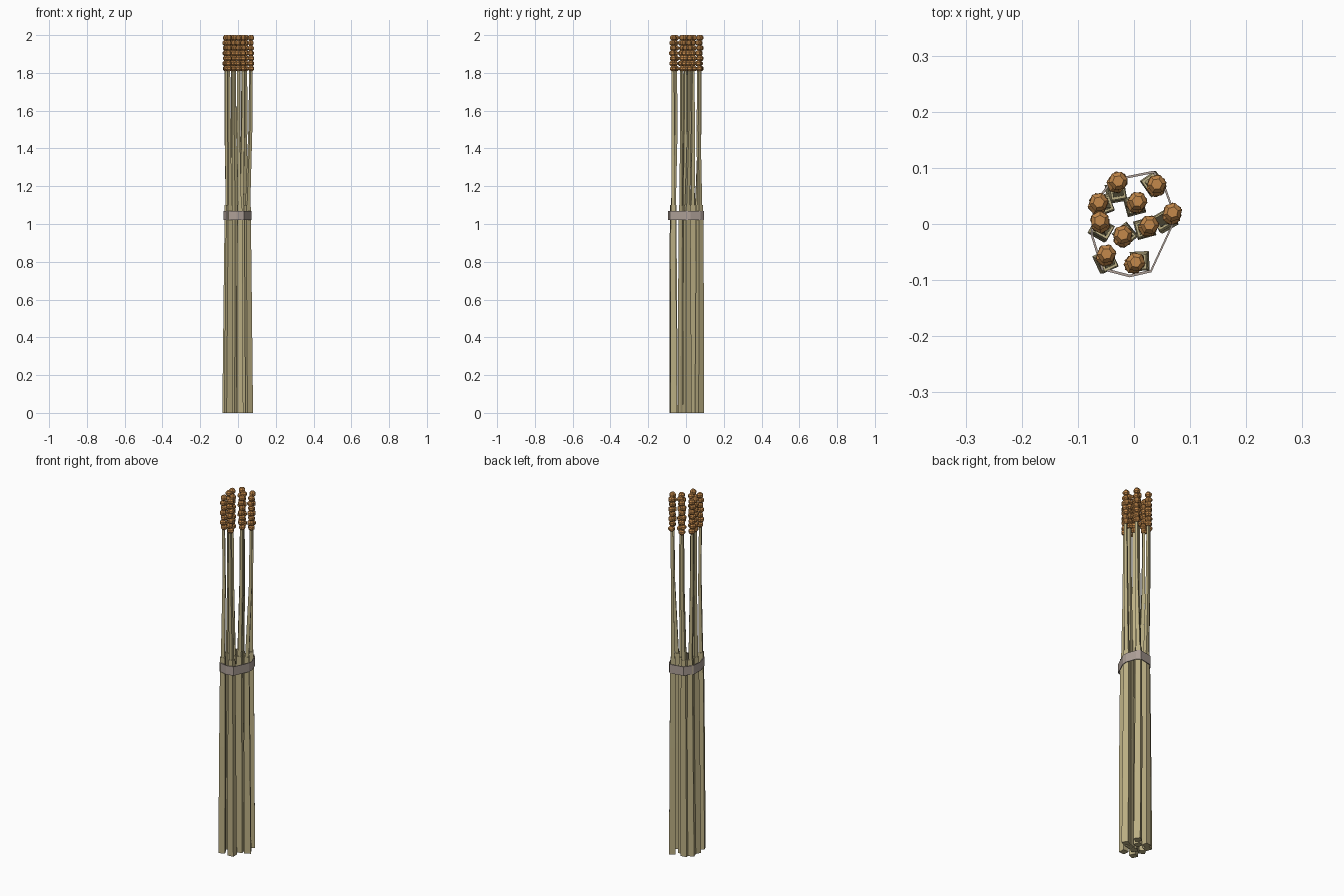
import bpy, bmesh, math, random
from mathutils import Vector

if "Cube" in bpy.data.objects:
    bpy.data.objects.remove(bpy.data.objects["Cube"])

random.seed(4)

def material(name, color):
    m = bpy.data.materials.new(name)
    m.diffuse_color = (*color, 1)
    m.use_nodes = True
    m.node_tree.nodes["Principled BSDF"].inputs["Base Color"].default_value = m.diffuse_color
    return m

STRAW = material("straw", (0.50, 0.43, 0.23))
GRAIN = material("grain", (0.55, 0.25, 0.07))
CORD = material("cord", (0.42, 0.35, 0.31))

def tube(bm, rings, sides, turn, caps=True):
    """Skin a stack of (centre, radius) rings."""
    loops = []
    for c, r in rings:
        loops.append([bm.verts.new(Vector(c) + Vector((
            r * math.cos(turn + i * math.tau / sides),
            r * math.sin(turn + i * math.tau / sides), 0))) for i in range(sides)])
    for a, b in zip(loops, loops[1:]):
        for i in range(sides):
            j = (i + 1) % sides
            bm.faces.new((a[i], a[j], b[j], b[i]))
    if caps:
        bm.faces.new(loops[0][::-1])
        bm.faces.new(loops[-1])

def finish(bm, name, mat):
    bmesh.ops.recalc_face_normals(bm, faces=bm.faces)
    me = bpy.data.meshes.new(name)
    bm.to_mesh(me)
    bm.free()
    me.materials.append(mat)
    ob = bpy.data.objects.new(name, me)
    bpy.context.collection.objects.link(ob)
    return ob

# Each stalk: head x, y and waist x, y, turn of its square section in degrees
STALKS = [
    (-0.030, 0.074, -0.029, 0.057, 10), (0.040, 0.068, 0.031, 0.073, 35),
    (0.005, 0.038, 0.001, 0.034, 15), (-0.064, 0.036, -0.052, 0.034, 20),
    (0.068, 0.018, 0.050, 0.006, 30), (0.026, -0.004, 0.017, -0.008, 15),
    (-0.060, 0.003, -0.053, -0.010, 60), (-0.020, -0.022, -0.014, -0.020, 40),
    (-0.050, -0.056, -0.046, -0.068, 25), (0.001, -0.070, 0.009, -0.068, 3),
]

for n, (hx, hy, wx, wy, deg) in enumerate(STALKS, 1):
    turn = math.radians(deg + 45)
    base = Vector((wx * 1.13, wy * 0.97, 0))
    low = Vector((wx * 1.04, wy, 0.6))
    waist = Vector((wx, wy, 1.1))
    neck = Vector((hx * 0.96, hy * 0.98, 1.5))
    head = Vector((hx, hy, 1.82))

    # Wide leaf sheath around the lower half
    bm = bmesh.new()
    tube(bm, [(base, 0.024), (low, 0.022), (waist, 0.018)], 4, turn)
    finish(bm, f"leaf_sheath_{n}", STRAW)

    # Thin upper stem
    bm = bmesh.new()
    tube(bm, [(waist - Vector((0, 0, 0.05)), 0.014), (neck, 0.011), (head, 0.009)], 4, turn)
    finish(bm, f"stem_{n}", STRAW)

    # Grain head: stacked faceted beads, swaying slightly
    bm = bmesh.new()
    count, step = 7, 0.0272
    sway = Vector((math.cos(turn), math.sin(turn), 0))
    for k in range(count):
        c = Vector((hx, hy, 1.809 + k * step)) + sway * 0.003 * (-1) ** k
        prof = [(0, 0.010), (0.008, 0.0175), (0.019, 0.0175), (0.0275, 0.010)]
        tube(bm, [(c + Vector((0, 0, z)), r) for z, r in prof], 6,
             turn + random.uniform(-0.3, 0.3))
    finish(bm, f"grain_head_{n}", GRAIN)

# Flat cord wrapped around the outside of the bundle
OUTLINE = [(0.035, 0.095), (0.052, 0.078), (0.071, 0.025), (0.070, -0.002),
           (0.031, -0.086), (-0.008, -0.095), (-0.058, -0.082), (-0.077, -0.020),
           (-0.073, 0.035), (-0.040, 0.080)]
bm = bmesh.new()
loops = []
for scale, z in ((1, 1.02), (1, 1.07), (0.95, 1.07), (0.95, 1.02)):
    loops.append([bm.verts.new((x * scale, y * scale, z)) for x, y in OUTLINE])
for a, b in zip(loops, loops[1:] + loops[:1]):
    for i in range(len(OUTLINE)):
        j = (i + 1) % len(OUTLINE)
        bm.faces.new((a[i], a[j], b[j], b[i]))
finish(bm, "binding_cord", CORD)
